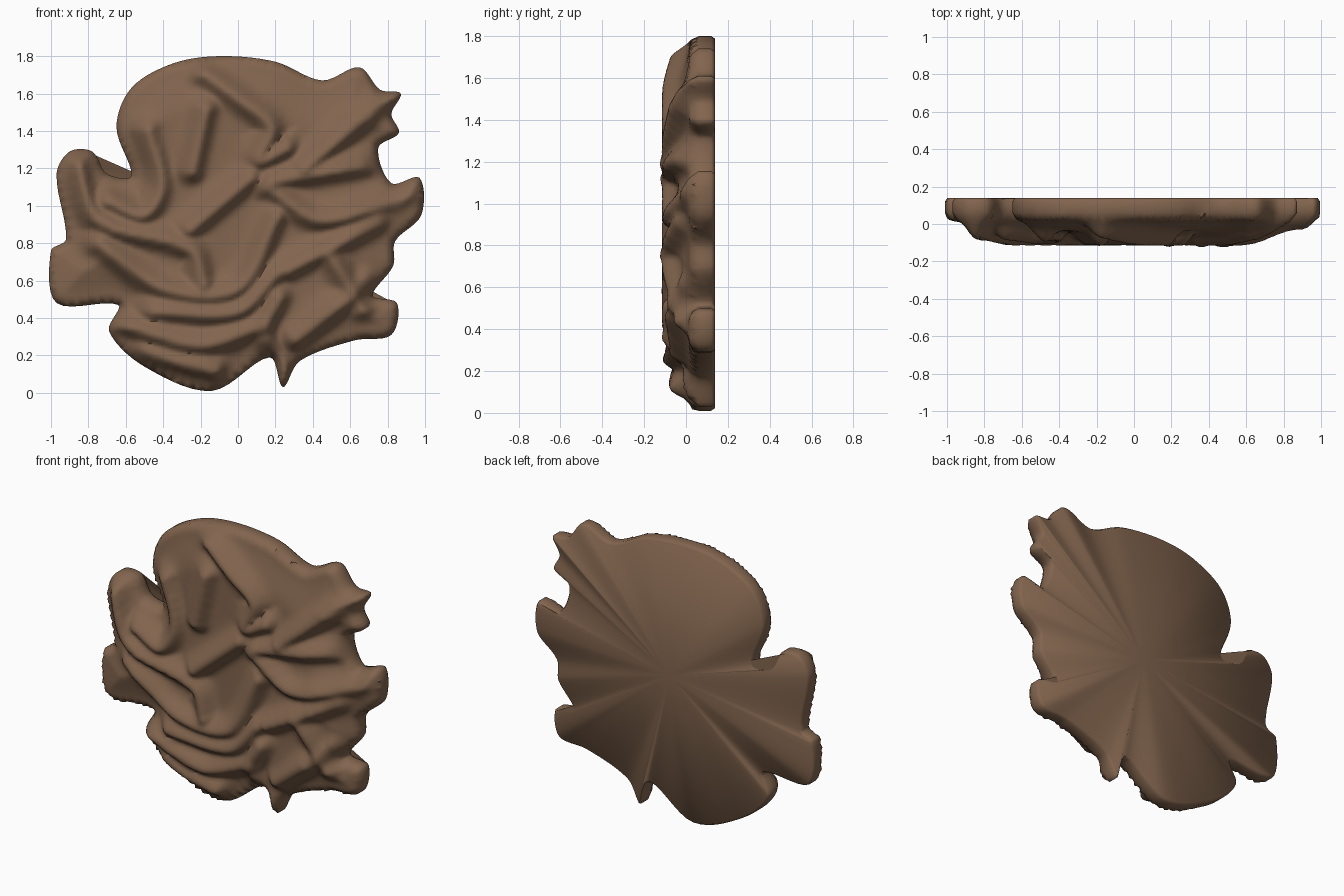
import bpy, bmesh, math
from mathutils import Vector, kdtree
from mathutils.geometry import delaunay_2d_cdt

if "Cube" in bpy.data.objects:
    bpy.data.objects.remove(bpy.data.objects["Cube"])

# Silhouette corners (x, z), clockwise from the top
OUT = [(-.1,1.8),(.2,1.77),(.45,1.67),(.65,1.74),(.76,1.62),(.87,1.6),(.82,1.49),(.86,1.39),
       (.75,1.31),(.82,1.12),(.97,1.15),(.98,.95),(.84,.81),(.83,.68),(.72,.52),(.85,.48),
       (.82,.31),(.62,.28),(.33,.17),(.24,.03),(.17,.19),(-.14,.01),(-.5,.14),(-.69,.33),
       (-.64,.47),(-.97,.48),(-1,.76),(-.92,.82),(-.97,1.17),(-.9,1.29),(-.78,1.29),
       (-.7,1.17),(-.57,1.16),(-.65,1.42),(-.57,1.63),(-.35,1.76)]

# Crest lines of the folds (x, z)
FOLDS = [[(-.17,1.7),(.03,1.55),(.18,1.41),(.12,1.24),(.26,1.3)],
         [(-.17,1.5),(-.24,1.18)],
         [(-.48,1.39),(-.41,1.1),(-.5,.95),(-.68,1.02)],
         [(-.85,1.22),(-.75,.92),(-.25,.76),(-.18,.58)],
         [(-.74,.79),(-.39,.55),(0,.55),(.21,.93)],
         [(-.25,.87),(.07,1.14)],
         [(.36,1.2),(.82,1.57)],
         [(.2,1.13),(.75,1.22)],
         [(.17,1.09),(.45,.92),(.92,1.06)],
         [(.27,.65),(.75,.9)],
         [(.5,.72),(.68,.45)],
         [(.22,.5),(.15,.32),(.24,.08)],
         [(.32,.28),(.7,.58)],
         [(-.65,.37),(-.2,.25),(.14,.35)],
         [(-.45,.43),(0,.43),(.2,.62)],
         [(-.5,.2),(-.12,.11)]]


def spline(pts, n, closed=False):
    """Smooth Hermite curve with chord-length tangents."""
    p = [Vector(q) for q in pts]
    m = len(p)
    get = (lambda i: p[i % m]) if closed else (lambda i: p[max(0, min(m - 1, i))])

    def slope(i):
        a, b, c = get(i - 1), get(i), get(i + 1)
        return (c - a) / ((c - b).length + (b - a).length)
    res = []
    for i in range(m if closed else m - 1):
        b, c = get(i), get(i + 1)
        size = (c - b).length
        for k in range(n):
            t = k / n
            s = t * t * (3 - 2 * t)
            res.append(b * (1 - s) + c * s + size * t * (1 - t) * (slope(i) * (1 - t) - slope(i + 1) * t))
    return res if closed else res + [p[-1]]


def tree(pts):
    kd = kdtree.KDTree(len(pts))
    for i, q in enumerate(pts):
        kd.insert((q.x, q.y, 0), i)
    kd.balance()
    return kd


def smooth(t):
    t = max(0, min(1, t))
    return t * t * (3 - 2 * t)


outline = spline(OUT, 7, True)
N = len(outline)
edge_tree = tree(outline)
fold_trees = [tree(spline(path, 24)) for path in FOLDS]


def inside(x, z):
    hit = False
    for i in range(N):
        a, b = outline[i - 1], outline[i]
        if (a.y > z) != (b.y > z) and x < a.x + (z - a.y) * (b.x - a.x) / (b.y - a.y):
            hit = not hit
    return hit


def relief(x, z):
    """Front depth: rounded rim, shallow dome and lopsided folds."""
    d = edge_tree.find((x, z, 0))[2]
    y = .06 - .04 * math.sqrt(min(d / .04, 1)) - .055 * smooth(d / .28)
    total = 0
    for kd in fold_trees:
        co, _, dist = kd.find((x, z, 0))
        side = ((x - co.x) * .6 - (z - co.y) * .8) / (dist + .01)
        width = .08 - .035 * smooth(side / 2 + .5)
        total += math.exp(-(dist / width) ** 2) ** 3
    fade = smooth(d / .12 + .15) * (1 - smooth((x - .55) / .35) / 2)
    return max(-.137, y - .08 * total ** (1 / 3) * fade)


# Triangulate the silhouette with a fine staggered grid inside
pts = list(outline)
step = .02
for r in range(105):
    for c in range(103):
        x, z = -1.02 + (c + r % 2 / 2) * step, r * step * .866
        if edge_tree.find((x, z, 0))[2] > .014 and inside(x, z):
            pts.append(Vector((x, z)))
verts, _, faces, *_ = delaunay_2d_cdt(pts, [], [list(range(N))], 1, 1e-6)

# Folded front surface
bm = bmesh.new()
vs = [bm.verts.new((v.x, relief(v.x, v.y), v.y)) for v in verts]
for f in faces:
    bm.faces.new([vs[i] for i in f])

# Rounded rim rings, then a fan closing the back
vt = tree(verts)
rings = [[vs[vt.find((q.x, q.y, 0))[1]] for q in outline]]
for depth, inset in ((.12, 0), (.138, .012)):
    ring = []
    for i, q in enumerate(outline):
        t = (outline[(i + 1) % N] - outline[i - 1]).normalized()
        ring.append(bm.verts.new((q.x + t.y * inset, depth, q.y - t.x * inset)))
    rings.append(ring)
for a, b in zip(rings, rings[1:]):
    for i in range(N):
        bm.faces.new((a[i - 1], a[i], b[i], b[i - 1]))
hub = bm.verts.new((.03, .125, .92))
for i in range(N):
    bm.faces.new((rings[-1][i - 1], rings[-1][i], hub))
bmesh.ops.recalc_face_normals(bm, faces=bm.faces)

mesh = bpy.data.meshes.new("folded_plaque")
bm.to_mesh(mesh)
bm.free()
obj = bpy.data.objects.new("folded_plaque", mesh)
bpy.context.collection.objects.link(obj)
brown = bpy.data.materials.new("warm brown")
brown.diffuse_color = (.225, .13, .077, 1)
brown.use_nodes = True
brown.node_tree.nodes["Principled BSDF"].inputs["Base Color"].default_value = brown.diffuse_color
mesh.materials.append(brown)
bpy.context.view_layer.objects.active = obj
obj.select_set(True)
bpy.ops.object.shade_smooth_by_angle(angle=math.radians(60))
